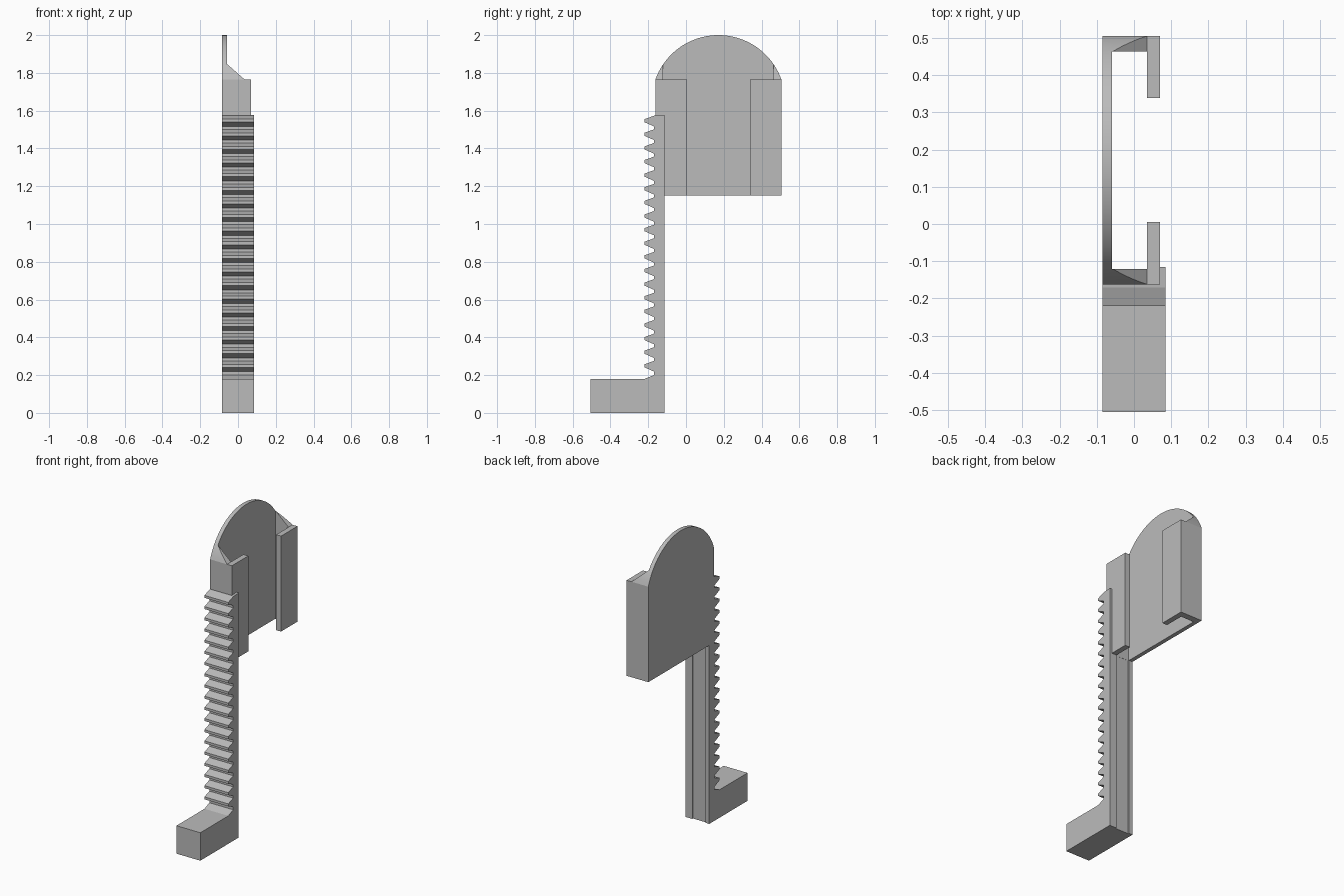
import bpy, bmesh, math

cube = bpy.data.objects.get("Cube")
if cube:
    bpy.data.objects.remove(cube, do_unlink=True)

grey = bpy.data.materials.new("plain_grey")
grey.use_nodes = True
grey.diffuse_color = (0.5, 0.5, 0.5, 1)
bsdf = next(n for n in grey.node_tree.nodes if n.type == "BSDF_PRINCIPLED")
bsdf.inputs["Base Color"].default_value = grey.diffuse_color


def prism(name, points, axis, lo, hi):
    """Extrude a 2D profile along x (points are y,z), y (x,z) or z (x,y)."""
    place = {"x": lambda a, b, c: (c, a, b),
             "y": lambda a, b, c: (a, c, b),
             "z": lambda a, b, c: (a, b, c)}[axis]
    bm = bmesh.new()
    face = bm.faces.new([bm.verts.new(place(a, b, lo)) for a, b in points])
    ext = bmesh.ops.extrude_face_region(bm, geom=[face])["geom"]
    shift = place(0, 0, hi - lo)
    bmesh.ops.translate(bm, vec=shift, verts=[g for g in ext if isinstance(g, bmesh.types.BMVert)])
    bmesh.ops.recalc_face_normals(bm, faces=bm.faces)
    mesh = bpy.data.meshes.new(name)
    bm.to_mesh(mesh)
    bm.free()
    mesh.materials.append(grey)
    obj = bpy.data.objects.new(name, mesh)
    bpy.context.collection.objects.link(obj)
    return obj


def activate(obj):
    bpy.ops.object.select_all(action="DESELECT")
    obj.select_set(True)
    bpy.context.view_layer.objects.active = obj


def cut(obj, cutter):
    activate(obj)
    mod = obj.modifiers.new("cut", "BOOLEAN")
    mod.operation, mod.solver, mod.object = "DIFFERENCE", "EXACT", cutter
    bpy.ops.object.modifier_apply(modifier=mod.name)
    bpy.data.objects.remove(cutter, do_unlink=True)


# Holder: domed block, hollowed to a back plate with side walls and lips
Y0, Y1, BOTTOM, SHOULDER, TOP = -0.162, 0.505, 1.15, 1.765, 2.0
half, rise = (Y1 - Y0) / 2, TOP - SHOULDER
radius = (half ** 2 + rise ** 2) / (2 * rise)
mid, centre = (Y0 + Y1) / 2, TOP - radius
sweep = math.asin(half / radius)
STEPS = 40
dome = [(mid + radius * math.sin(t), centre + radius * math.cos(t))
        for t in (sweep - 2 * sweep * i / STEPS for i in range(STEPS + 1))]
holder = prism("holder", [(Y0, BOTTOM), (Y1, BOTTOM)] + dome, "x", -0.085, 0.07)

WALL, LIP = 0.041, 0.167
PLATE, LIP_X = -0.059, 0.035
near = [(PLATE, Y0 + WALL), (LIP_X, Y0 + WALL), (LIP_X, Y0 + LIP), (0.1, Y0 + LIP)]
far = [(x, 2 * mid - y) for x, y in reversed(near)]
cut(holder, prism("slot_cutter", near + far, "z", 1.0, 2.1))

# Sloped shoulders running from the plate down to the lips
shoulder = [(PLATE, 2.1), (PLATE, 1.848), (LIP_X, SHOULDER), (0.1, SHOULDER), (0.1, 2.1)]
cut(holder, prism("shoulder_cutter", shoulder, "y", -0.4, 0.8))

# Toothed strap with foot, drawn as one side profile
BACK, ROOT, TIP, PITCH = -0.115, -0.17, -0.22, 0.0721
STRAP_TOP, FOOT_TOP = 1.577, 0.18
side = [(-0.505, 0), (BACK, 0), (BACK, STRAP_TOP)]
for i in range(19):
    z = STRAP_TOP - PITCH * i
    side += [(ROOT, z - 0.004), (TIP, z - 0.022), (TIP, z - 0.038), (ROOT, z - 0.06)]
side += [(ROOT, 0.2), (TIP, FOOT_TOP), (-0.505, FOOT_TOP)]
strap = prism("toothed_strap", side, "x", -0.085, 0.085)

# Shallow groove down the back of the strap
groove = [(PLATE, -0.122), (LIP_X, -0.122), (LIP_X, 0), (PLATE, 0)]
cut(strap, prism("groove_cutter", groove, "z", -0.1, 1.7))

activate(holder)
bpy.ops.object.shade_smooth_by_angle(angle=math.radians(20))
